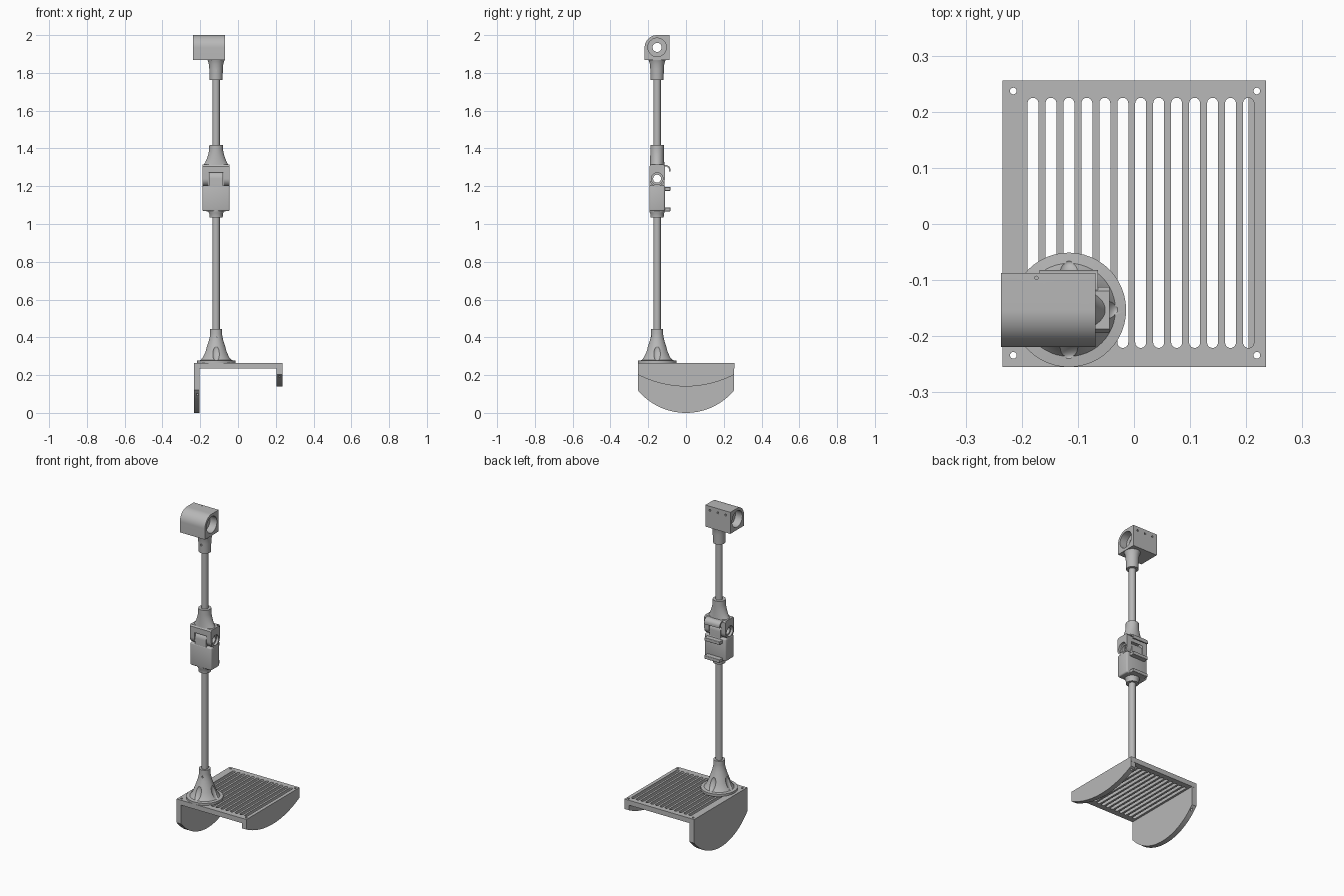
import bpy, bmesh
from math import sin, cos, pi, sqrt, asin
from mathutils import Matrix

if "Cube" in bpy.data.objects:
    bpy.data.objects.remove(bpy.data.objects["Cube"])

grey = bpy.data.materials.new("plain grey")
grey.use_nodes = True
tone = (0.48, 0.48, 0.48, 1)
grey.diffuse_color = tone
grey.node_tree.nodes["Principled BSDF"].inputs["Base Color"].default_value = tone

PX, PY = -0.116, -0.153    # post axis
HEAD_Z, HINGE_Z = 1.935, 1.24


def finish(name, bm):
    bmesh.ops.recalc_face_normals(bm, faces=bm.faces)
    mesh = bpy.data.meshes.new(name)
    bm.to_mesh(mesh)
    bm.free()
    mesh.materials.append(grey)
    ob = bpy.data.objects.new(name, mesh)
    bpy.context.collection.objects.link(ob)
    return ob


def pick(ob):
    bpy.ops.object.select_all(action='DESELECT')
    ob.select_set(True)
    bpy.context.view_layer.objects.active = ob


def smooth(ob):
    pick(ob)
    bpy.ops.object.shade_smooth_by_angle(angle=pi / 6)


def boolean(ob, tools, operation='DIFFERENCE'):
    for tool in tools:
        pick(ob)
        mod = ob.modifiers.new("cut", 'BOOLEAN')
        mod.object, mod.operation, mod.solver = tool, operation, 'EXACT'
        bpy.ops.object.modifier_apply(modifier=mod.name)
        bpy.data.objects.remove(tool)


def prism(name, outline, axis, a, b):
    """Extrude an outline, given as (y, z), (x, z) or (x, y), along an axis."""
    place = {'x': lambda p, t: (t, p[0], p[1]),
             'y': lambda p, t: (p[0], t, p[1]),
             'z': lambda p, t: (p[0], p[1], t)}[axis]
    bm = bmesh.new()
    low = [bm.verts.new(place(p, a)) for p in outline]
    high = [bm.verts.new(place(p, b)) for p in outline]
    bm.faces.new(low)
    bm.faces.new(high)
    for i in range(len(low)):
        j = (i + 1) % len(low)
        bm.faces.new((low[i], low[j], high[j], high[i]))
    return finish(name, bm)


def arc(cx, cy, r, start, end, n):
    return [(cx + r * cos(start + (end - start) * i / n),
             cy + r * sin(start + (end - start) * i / n)) for i in range(n + 1)]


def rod(name, cx, cy, r, axis, a, b, n=40):
    return prism(name, arc(cx, cy, r, 0, 2 * pi, n)[:-1], axis, a, b)


def box(name, x, y, z, bevel=0.0):
    bm = bmesh.new()
    bmesh.ops.create_cube(bm, size=1)
    for v in bm.verts:
        v.co = [s[0] if c < 0 else s[1] for s, c in zip((x, y, z), v.co)]
    if bevel:
        bmesh.ops.bevel(bm, geom=bm.edges[:], offset=bevel, segments=3,
                        profile=0.5, affect='EDGES')
    return finish(name, bm)


def loft(name, rings, n=48):
    """Stack elliptical rings (z, x radius, y radius) on the post axis."""
    bm = bmesh.new()
    loops = [[bm.verts.new((PX + rx * cos(2 * pi * i / n), PY + ry * sin(2 * pi * i / n), z))
              for i in range(n)] for z, rx, ry in rings]
    for a, b in zip(loops, loops[1:]):
        for i in range(n):
            j = (i + 1) % n
            bm.faces.new((a[i], a[j], b[j], b[i]))
    bm.faces.new(loops[0])
    bm.faces.new(loops[-1])
    return finish(name, bm)


# Slotted platform with screw holes in the corners
def corner_holes():
    return [rod("hole", x, y, 0.006, 'z', -0.1, 0.4, 16)
            for x in (-0.215, 0.219) for y in (-0.234, 0.237)]


plate = box("platform", (-0.234, 0.235), (-0.255, 0.256), (0.234, 0.264))
slots = []
for i in range(13):
    x, r = -0.18 + i * 0.032, 0.0098
    outline = arc(x, 0.225 - r, r, 0, pi, 8) + arc(x, -0.221 + r, r, pi, 2 * pi, 8)
    slots.append(prism("slot", outline, 'z', 0.2, 0.3))
boolean(plate, slots + corner_holes())
smooth(plate)

# Curved skirts under both sides, the right one deeper
for name, x0, x1, end_z, mid_z in (("right_skirt", -0.234, -0.203, 0.12, 0.0),
                                   ("left_skirt", 0.204, 0.235, 0.203, 0.14)):
    sag, half = end_z - mid_z, 0.255
    r = (half ** 2 + sag ** 2) / (2 * sag)
    sweep = asin(half / r)
    outline = [(half, 0.236), (-half, 0.236)]
    outline += arc(0, mid_z + r, r, -pi / 2 - sweep, -pi / 2 + sweep, 32)
    skirt = prism(name, outline, 'x', x0, x1)
    boolean(skirt, corner_holes())
    smooth(skirt)

# Flared base socket with four oval flutes
base = loft("base_socket", [(z, r, r) for z, r in (
    (0.262, 0.102), (0.277, 0.102), (0.279, 0.083), (0.295, 0.071), (0.32, 0.06),
    (0.35, 0.049), (0.38, 0.039), (0.405, 0.033), (0.42, 0.032), (0.445, 0.032))])
flutes = []
for k in range(4):
    bm = bmesh.new()
    bmesh.ops.create_uvsphere(bm, u_segments=24, v_segments=16, radius=1)
    bm.transform(Matrix.Translation((PX, PY, 0)) @ Matrix.Rotation(k * pi / 2, 4, 'Z')
                 @ Matrix.Translation((0.069, 0, 0.316)) @ Matrix.Rotation(-0.4, 4, 'Y')
                 @ Matrix.Diagonal((0.015, 0.022, 0.042, 1)))
    flutes.append(finish("flute", bm))
screw = rod("screw", PX + 0.008, 0.405, 0.006, 'y', PY - 0.1, PY - 0.025, 12)
boolean(base, flutes + [screw])
smooth(base)

# Lower and upper poles
smooth(rod("lower_pole", PX, PY, 0.0195, 'z', 0.27, 1.1))
smooth(rod("upper_pole", PX, PY, 0.0195, 'z', 1.33, 1.88))

# Lower hinge half: block, collar and central lug
HX, HY = 0.072, 0.041
block = box("lower_hinge_block", (PX - HX, PX + HX), (PY - HY, PY + HY), (1.068, 1.205), 0.008)
smooth(block)
smooth(loft("lower_hinge_collar", [(z, r, r) for z, r in (
    (1.035, 0.035), (1.055, 0.036), (1.062, 0.04), (1.075, 0.041))]))
lug_outline = arc(PY, HINGE_Z, 0.04, 0, pi, 20) + [(PY - 0.04, 1.195), (PY + 0.04, 1.195)]
lug = prism("hinge_lug", lug_outline, 'x', PX - 0.037, PX + 0.037)
boolean(lug, [rod("bore", PY, HINGE_Z, 0.021, 'x', -1, 1)])
smooth(lug)

# Upper hinge half: fork with a bored pivot
fork_outline = arc(PY, HINGE_Z, 0.041, pi, 2 * pi, 20)
fork_outline += [(PY + 0.041, 1.305), (PY + 0.034, 1.314), (PY - 0.034, 1.314), (PY - 0.041, 1.305)]
fork = prism("hinge_fork", fork_outline, 'x', PX - HX, PX + HX)
cuts = [rod("gap", PY, HINGE_Z, 0.052, 'x', PX - 0.04, PX + 0.04),
        rod("bore", PY, HINGE_Z, 0.021, 'x', -1, 1)]
for s in (-1, 1):
    cuts.append(rod("counterbore", PY, HINGE_Z, 0.031, 'x', *sorted((PX + s * 0.057, PX + s * 0.1))))
boolean(fork, cuts)
smooth(fork)
smooth(loft("hinge_neck", [(1.312, 0.066, 0.039), (1.325, 0.058, 0.038), (1.345, 0.049, 0.037),
                           (1.37, 0.041, 0.036), (1.39, 0.037, 0.036), (1.418, 0.036, 0.036)]))

# Cable clips on the back of the hinge
TX, TY = (PX - 0.052, PX + 0.052), (PY + 0.035, PY + 0.071)
for name, z in (("lower_clip", 1.077), ("middle_clip", 1.186)):
    box(name, TX, TY, (z - 0.01, z + 0.01), 0.003)
hook = arc(TY[1] - 0.025, 1.287, 0.025, pi / 2, 0, 8) + [(TY[1], 1.278), (TY[1] - 0.008, 1.278)]
hook += arc(TY[1] - 0.025, 1.287, 0.017, 0, pi / 2, 8) + [(TY[0], 1.304), (TY[0], 1.312)]
smooth(prism("hook_clip", hook, 'x', *TX))

# Head socket
socket = loft("head_socket", [(z, r, r) for z, r in (
    (1.762, 0.034), (1.82, 0.036), (1.845, 0.038), (1.86, 0.042), (1.874, 0.047))])
boolean(socket, [rod("screw", PX, 1.812, 0.006, 'y', PY - 0.1, PY - 0.028, 12)])
smooth(socket)

# Head: rounded at the front top, bored along its length
R = 0.066
head_outline = arc(PY, 2.0 - R, R, pi / 2, pi, 16)
head_outline += [(PY - R, 1.869), (PY + R, 1.869), (PY + R, 2.0)]
head = prism("head_block", head_outline, 'x', -0.237, -0.069)
cuts = [rod("bore", PY, HEAD_Z, 0.024, 'x', -1, 1),
        rod("recess", PY, HEAD_Z, 0.049, 'x', -0.115, 0),
        rod("recess", PY, HEAD_Z, 0.049, 'x', -0.3, -0.191),
        rod("top_screw", -0.174, -0.096, 0.003, 'z', 1.985, 2.1, 12)]
cuts += [rod("screw", x, 1.975, 0.006, 'y', PY + R - 0.01, 0, 12) for x in (-0.205, -0.153, -0.1)]
boolean(head, cuts)
smooth(head)
